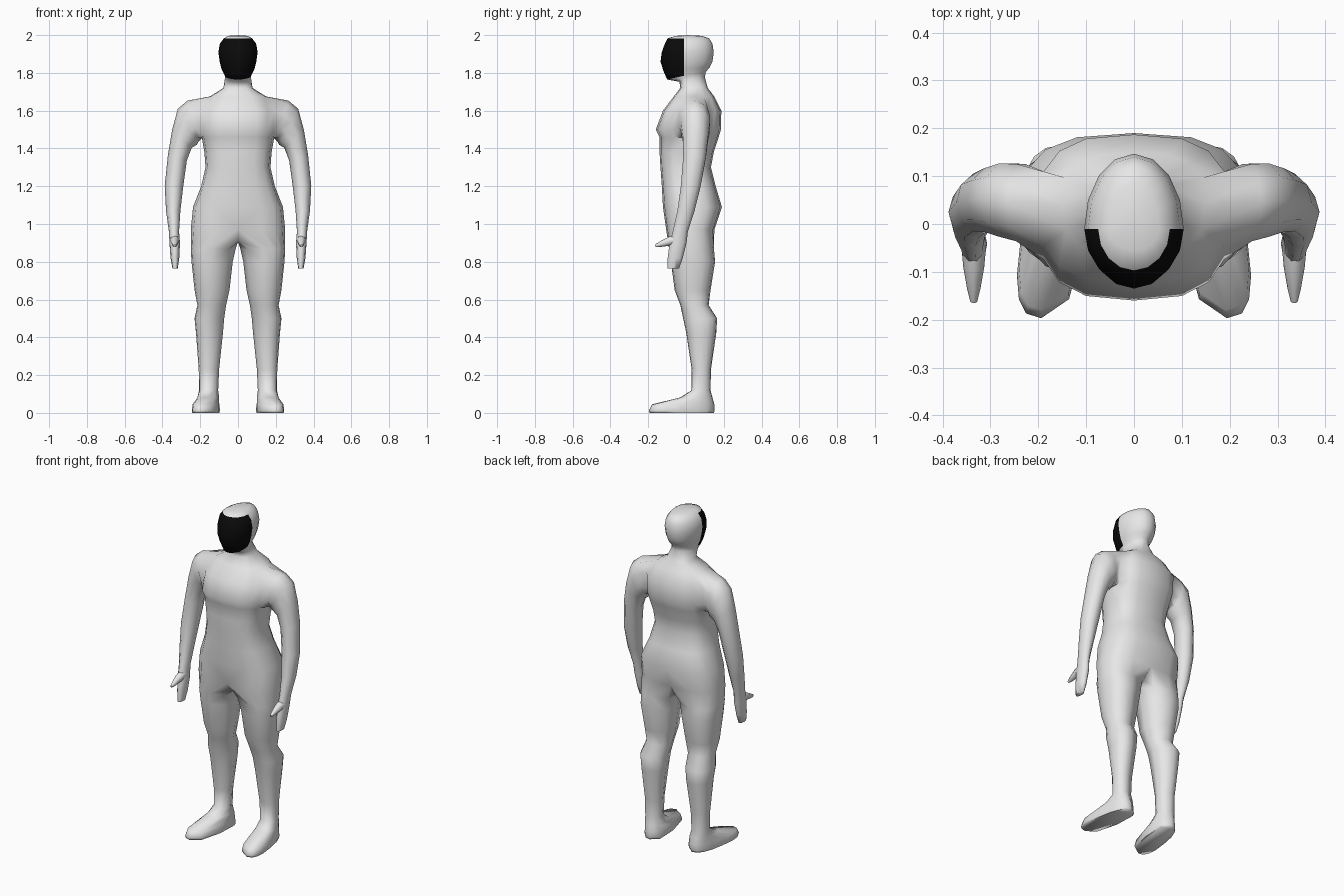
import bpy, bmesh
from math import sin, cos, pi, radians
from mathutils import Vector

cube = bpy.data.objects.get("Cube")
if cube:
    bpy.data.objects.remove(cube)


def material(name, colour):
    mat = bpy.data.materials.new(name)
    mat.use_nodes = True
    mat.diffuse_color = colour
    bsdf = mat.node_tree.nodes["Principled BSDF"]
    bsdf.inputs["Base Color"].default_value = colour
    bsdf.inputs["Roughness"].default_value = 0.7
    return mat


skin = material("pale grey", (0.8, 0.8, 0.8, 1))
black = material("mask black", (0.003, 0.003, 0.003, 1))


def power(value, p):
    return abs(value) ** p * (1 if value > 0 else -1) if abs(value) > 1e-6 else 0


OUTER = [radians(-90 + 22.5 * i) for i in range(9)]   # front, outside, back
INNER = [radians(a) for a in (135, 180, 225)]         # inside of a leg


def contour(bm, angles, z, cx, rx, front, back, p=1.0, mid=None, dz=0.0, skew=0.0):
    """Horizontal outline with its own front and back depth."""
    mid = (front + back) / 2 if mid is None else mid
    verts = []
    for a in angles:
        s = power(sin(a), p)
        y = mid + s * ((back - mid) if s > 0 else (mid - front))
        x = cx + rx * power(cos(a), p) + skew * (mid - y)
        verts.append(bm.verts.new((x, y, z + dz * s)))
    return verts


def bridge(bm, a, b, closed=True, skip=()):
    faces = []
    n = len(a)
    for i in range(n if closed else n - 1):
        if i not in skip:
            j = (i + 1) % n
            faces.append(bm.faces.new((a[i], a[j], b[j], b[i])))
    return faces


def oval(bm, centre, u, v, count):
    c, u, v = Vector(centre), Vector(u), Vector(v)
    return [bm.verts.new(c + u * cos(2 * pi * i / count) + v * sin(2 * pi * i / count))
            for i in range(count)]


def finish(bm, name):
    bmesh.ops.recalc_face_normals(bm, faces=bm.faces[:])
    mesh = bpy.data.meshes.new(name)
    bm.to_mesh(mesh)
    bm.free()
    obj = bpy.data.objects.new(name, mesh)
    bpy.context.collection.objects.link(obj)
    mesh.materials.append(skin)
    mesh.materials.append(black)
    bpy.ops.object.select_all(action="DESELECT")
    obj.select_set(True)
    bpy.context.view_layer.objects.active = obj
    bpy.ops.object.shade_smooth_by_angle(angle=radians(75))
    mirror = obj.modifiers.new("Mirror", "MIRROR")
    mirror.use_clip = True
    mirror.merge_threshold = 0.0005
    return obj


bm = bmesh.new()

# Torso: height, half width, front, back
torso_rows = [
    (0.97, 0.25, -0.105, 0.15), (1.09, 0.238, -0.122, 0.19),
    (1.2, 0.195, -0.128, 0.157), (1.3, 0.172, -0.135, 0.132),
    (1.38, 0.178, -0.14, 0.147), (1.46, 0.192, -0.14, 0.173),
    (1.5, 0.2, -0.16, 0.185), (1.6, 0.2, -0.122, 0.187),
    (1.675, 0.15, -0.065, 0.15), (1.72, 0.077, -0.03, 0.115),
]
torso = [contour(bm, OUTER, z, 0, w, f, b, 0.72) for z, w, f, b in torso_rows]
ARM_LOW, ARM_HIGH = 5, 8
for k in range(len(torso) - 1):
    gap = (3, 4) if ARM_LOW <= k < ARM_HIGH else ()
    bridge(bm, torso[k], torso[k + 1], False, gap)

# Neck top and head: height, half width, front, back, tilt
head_rows = [
    (1.765, 0.07, -0.035, 0.1, 0.012), (1.785, 0.07, -0.1, 0.105, 0.02),
    (1.82, 0.087, -0.12, 0.125, 0.008), (1.86, 0.097, -0.135, 0.14, 0),
    (1.91, 0.104, -0.128, 0.147, 0), (1.955, 0.096, -0.112, 0.14, 0),
    (1.983, 0.075, -0.097, 0.122, 0), (1.996, 0.053, -0.055, 0.085, 0),
]
last = torso[-1]
for k, (z, w, f, b, tilt) in enumerate(head_rows):
    ring = contour(bm, OUTER, z, 0, w, f, b, 1, -0.01, tilt)
    faces = bridge(bm, last, ring, False)
    if 2 <= k <= 6:                       # face mask on the front half
        for face in faces[:4]:
            face.material_index = 1
    last = ring
crown = bm.verts.new((0, 0.01, 2.0))
for a, b in zip(last, last[1:]):
    bm.faces.new((a, b, crown))

# Legs and feet: height, inner x, outer x, front, back, roundness, toe-out
leg_rows = [
    (0.87, 0.012, 0.25, -0.09, 0.148, 0.85, 0), (0.8, 0.028, 0.246, -0.08, 0.154, 0.85, 0),
    (0.65, 0.045, 0.23, -0.06, 0.13, 0.9, 0), (0.57, 0.063, 0.215, -0.03, 0.12, 0.9, 0),
    (0.5, 0.073, 0.23, -0.015, 0.165, 0.9, 0), (0.42, 0.08, 0.222, 0.002, 0.16, 0.9, 0),
    (0.23, 0.1, 0.208, 0.03, 0.132, 0.9, 0), (0.12, 0.105, 0.206, 0.03, 0.13, 0.9, 0),
    (0.082, 0.1, 0.215, -0.03, 0.14, 0.85, 0.1), (0.045, 0.102, 0.232, -0.18, 0.15, 0.75, 0.15),
    (0.012, 0.1, 0.236, -0.197, 0.152, 0.75, 0.15), (0, 0.103, 0.233, -0.192, 0.148, 0.75, 0.15),
]
crotch = [bm.verts.new((0, y, 0.905)) for y in (0.09, 0.02, -0.05)]
last = torso[0] + crotch
for z, x0, x1, f, b, p, skew in leg_rows:
    ring = contour(bm, OUTER + INNER, z, (x0 + x1) / 2, (x1 - x0) / 2, f, b, p, skew=skew)
    bridge(bm, last, ring)
    last = ring
bm.faces.new(last)

# Arms and hands: centre x, y, z, tilt, half thickness, half depth
arm_rows = [
    (0.238, 0.045, 1.545, 75, 0.112, 0.085), (0.268, 0.05, 1.515, 62, 0.108, 0.08),
    (0.297, 0.05, 1.45, 42, 0.07, 0.07), (0.321, 0.045, 1.35, 15, 0.052, 0.063),
    (0.339, 0.025, 1.2, 3, 0.049, 0.055), (0.343, 0, 1.07, 0, 0.038, 0.048),
    (0.339, -0.03, 0.96, 0, 0.027, 0.042), (0.335, -0.042, 0.9, 0, 0.028, 0.047),
    (0.334, -0.057, 0.82, 0, 0.023, 0.042), (0.333, -0.067, 0.765, 0, 0.014, 0.032),
]
top, bottom = torso[ARM_HIGH], torso[ARM_LOW]
middle = torso[ARM_LOW + 1:ARM_HIGH]
last = ([top[4], top[5]] + [r[5] for r in reversed(middle)]
        + [bottom[5], bottom[4], bottom[3]] + [r[3] for r in middle] + [top[3]])
for x, y, z, tilt, thick, deep in arm_rows:
    t = radians(tilt)
    ring = oval(bm, (x, y, z), (thick * cos(t), 0, thick * sin(t)), (0, deep, 0), 10)
    bridge(bm, last, ring)
    last = ring
bm.faces.new(last)
finish(bm, "body")

# Thumbs
bm = bmesh.new()
last = None
for y, z, r in ((-0.045, 0.92, 0.026), (-0.09, 0.908, 0.022),
                (-0.135, 0.893, 0.014), (-0.163, 0.884, 0.007)):
    ring = oval(bm, (0.335, y, z), (r, 0, 0), (0, -r * 0.3, r), 8)
    if last:
        bridge(bm, last, ring)
    else:
        bm.faces.new(ring)
    last = ring
bm.faces.new(last)
finish(bm, "thumbs")
